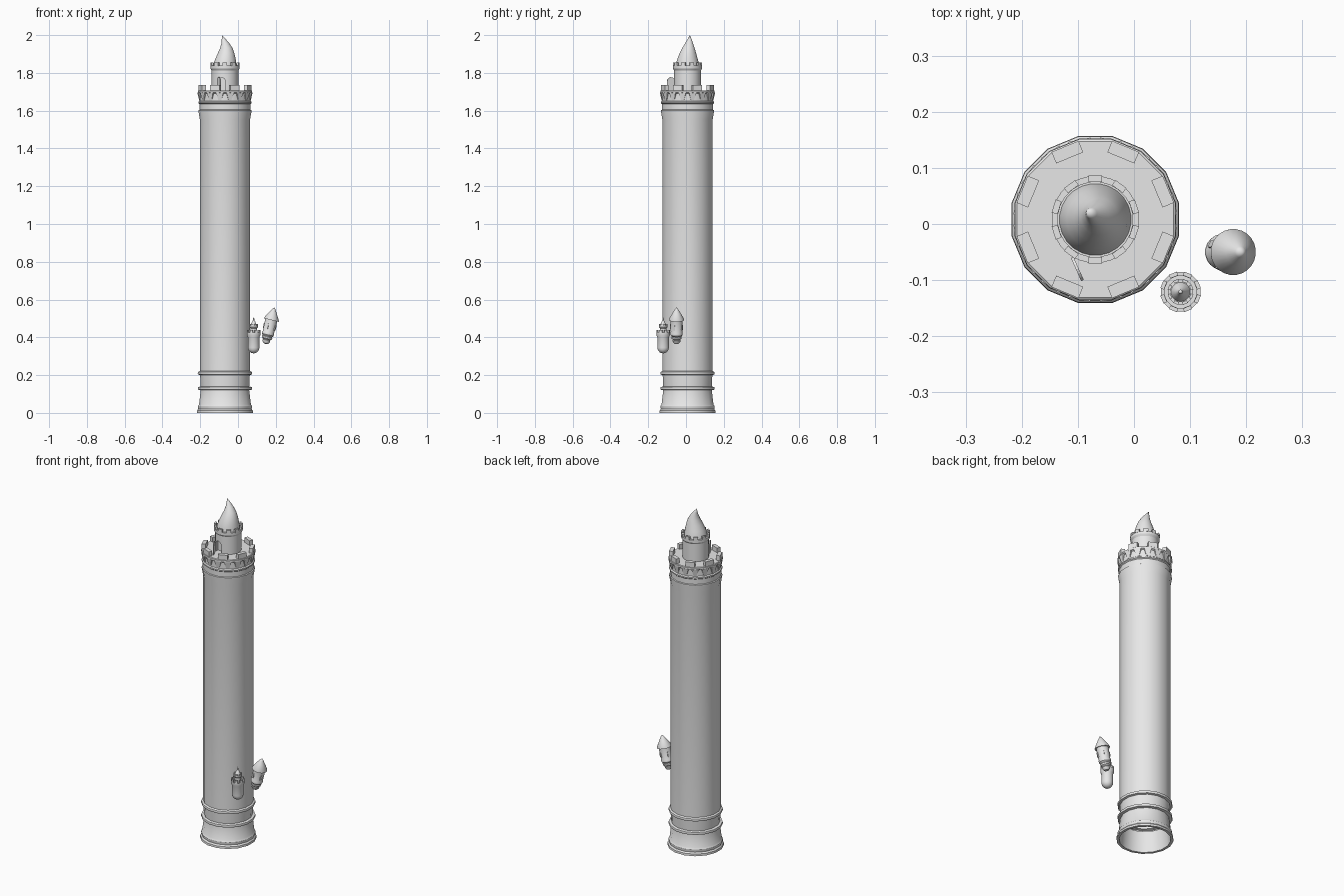
import bpy, bmesh
from math import sin, cos, pi, radians
from mathutils import Matrix, Vector

cube = bpy.data.objects.get("Cube")
if cube:
    bpy.data.objects.remove(cube)

stone = bpy.data.materials.new("stone_grey")
stone.use_nodes = True
GREY = (0.8, 0.8, 0.8, 1)
stone.diffuse_color = GREY
stone.node_tree.nodes["Principled BSDF"].inputs["Base Color"].default_value = GREY


def finish(name, bm, place, smooth=True):
    """Turn a bmesh into a placed, shaded object."""
    bmesh.ops.remove_doubles(bm, verts=bm.verts, dist=1e-5)
    bmesh.ops.recalc_face_normals(bm, faces=bm.faces)
    mesh = bpy.data.meshes.new(name)
    bm.to_mesh(mesh)
    bm.free()
    mesh.materials.append(stone)
    ob = bpy.data.objects.new(name, mesh)
    bpy.context.collection.objects.link(ob)
    ob.matrix_world = place
    if smooth:
        bpy.ops.object.select_all(action='DESELECT')
        ob.select_set(True)
        bpy.context.view_layer.objects.active = ob
        bpy.ops.object.shade_smooth_by_angle(angle=radians(32))
    return ob


def lathe(name, profile, place, sides=16, bend=None):
    """Spin (radius, height) points; bend optionally shifts each ring."""
    bm = bmesh.new()
    rings = []
    for i, (r, z) in enumerate(profile):
        dx, dy = bend[i] if bend else (0, 0)
        angles = [2 * pi * (k + 0.5) / sides for k in range(sides)]
        rings.append([bm.verts.new((dx + r * cos(a), dy + r * sin(a), z)) for a in angles])
    for low, high in zip(rings, rings[1:]):
        for k in range(sides):
            n = (k + 1) % sides
            bm.faces.new((low[k], low[n], high[n], high[k]))
    return finish(name, bm, place)


def block_ring(name, place, count, radius, z, size, offset=0.5, taper=1):
    """A circle of blocks; taper narrows and shallows their lower ends."""
    bm = bmesh.new()
    for k in range(count):
        spin = Matrix.Rotation(2 * pi * (k + offset) / count, 4, 'Z')
        made = bmesh.ops.create_cube(bm, size=1)["verts"]
        for v in made:
            d, w, h = (v.co[i] * size[i] for i in range(3))
            if h < 0:
                d = d * taper - size[0] * (1 - taper) / 2
                w *= taper
            v.co = spin @ Vector((radius + d, w, z + h))
    return finish(name, bm, place, False)


def arch(name, width, height, depth, place):
    """Round-headed slab, standing on its base and thick along y."""
    bm = bmesh.new()
    r = width / 2
    outline = [(-r, 0), (r, 0)]
    outline += [(r * cos(pi * k / 8), height - r + r * sin(pi * k / 8)) for k in range(9)]
    face = bm.faces.new([bm.verts.new((x, -depth / 2, z)) for x, z in outline])
    grown = bmesh.ops.extrude_face_region(bm, geom=[face])["geom"]
    moved = [g for g in grown if isinstance(g, bmesh.types.BMVert)]
    bmesh.ops.translate(bm, verts=moved, vec=(0, depth, 0))
    return finish(name, bm, place, False)


def at(x, y, z=0):
    return Matrix.Translation((x, y, z))


# Main tower, open underneath, with moulded base and flared crown
tower = at(-0.069, 0.008)
lathe("tower_shaft", [
    (0.125, 0.12), (0.137, 0.0), (0.152, 0.0), (0.151, 0.012), (0.144, 0.02),
    (0.146, 0.03), (0.146, 0.036), (0.14, 0.045), (0.131, 0.12), (0.145, 0.123),
    (0.147, 0.13), (0.145, 0.137), (0.131, 0.14), (0.134, 0.2), (0.145, 0.203),
    (0.147, 0.21), (0.145, 0.217), (0.136, 0.222), (0.136, 1.555), (0.143, 1.595),
    (0.143, 1.602), (0.138, 1.605), (0.138, 1.635), (0.144, 1.64), (0.144, 1.647),
    (0.138, 1.652), (0.138, 1.69), (0.146, 1.695), (0.146, 1.705), (0.142, 1.708),
    (0, 1.708)], tower)
block_ring("crown_brackets", tower, 16, 0.139, 1.675, (0.012, 0.04, 0.04), 0.5, 0.4)
block_ring("crown_battlements", tower, 8, 0.13, 1.72, (0.022, 0.052, 0.032))

# Upper turret with a doorway recess
turret = lathe("upper_turret", [
    (0, 1.7), (0.071, 1.7), (0.071, 1.812), (0.078, 1.823), (0.078, 1.838),
    (0.067, 1.838), (0.067, 1.83), (0, 1.83)], tower, 24)
block_ring("upper_battlements", tower, 10, 0.0725, 1.845, (0.011, 0.024, 0.018))
cutter = arch("doorway_cutter", 0.042, 0.07, 0.05, at(-0.087, -0.06, 1.705))
cutter.hide_render = True
cutter.hide_viewport = True
cut = turret.modifiers.new("doorway", 'BOOLEAN')
cut.operation = 'DIFFERENCE'
cut.object = cutter
arch("open_door", 0.045, 0.072, 0.005,
     at(-0.101, -0.08, 1.705) @ Matrix.Rotation(radians(-66), 4, 'Z'))

# Curled pointed roof
lathe("curled_roof", [
    (0, 1.83), (0.064, 1.83), (0.06, 1.852), (0.054, 1.875), (0.044, 1.905),
    (0.033, 1.932), (0.021, 1.957), (0.01, 1.98), (0, 2.0)], tower, 24,
    [(0, 0), (0, 0), (0, 0), (0.003, 0), (0.006, 0.002),
     (0.007, 0.005), (0.002, 0.008), (-0.007, 0.011), (-0.016, 0.013)])

# Small battlemented turret with a rounded underside
small = at(0.083, -0.121)
bowl = [(0.031 * sin(k * pi / 10), 0.346 - 0.031 * cos(k * pi / 10)) for k in range(6)]
lathe("small_turret", bowl + [
    (0.031, 0.4), (0.036, 0.41), (0.036, 0.425), (0.029, 0.425), (0.029, 0.418),
    (0.018, 0.418), (0.018, 0.448), (0.023, 0.454), (0.023, 0.462), (0, 0.462)], small)
block_ring("small_battlements", small, 8, 0.0325, 0.432, (0.007, 0.015, 0.016))
block_ring("small_upper_battlements", small, 8, 0.0205, 0.465, (0.005, 0.009, 0.009))
lathe("small_roof", [(0, 0.46), (0.018, 0.46), (0.009, 0.482), (0.004, 0.49),
                     (0.004, 0.497), (0, 0.507)], small)

# Leaning turret with a stepped foot, arched windows and a pointed roof
leaning = at(0.146, -0.05, 0.365) @ Matrix.Rotation(radians(13.5), 4, 'Y')
lathe("leaning_turret", [
    (0, 0), (0.013, 0.003), (0.02, 0.012), (0.021, 0.02), (0.019, 0.023),
    (0.027, 0.03), (0.028, 0.039), (0.025, 0.042), (0.032, 0.05), (0.033, 0.06),
    (0.031, 0.064), (0.033, 0.135), (0, 0.135)], leaning, 20)
lathe("leaning_roof", [(0, 0.132), (0.041, 0.13), (0.041, 0.134), (0.022, 0.167),
                       (0.01, 0.187), (0, 0.199)], leaning, 24)
for k in range(4):
    turn = Matrix.Rotation(radians(-25 + 90 * k), 4, 'Z')
    arch("leaning_window", 0.013, 0.028, 0.006, leaning @ turn @ at(0, -0.032, 0.08))
